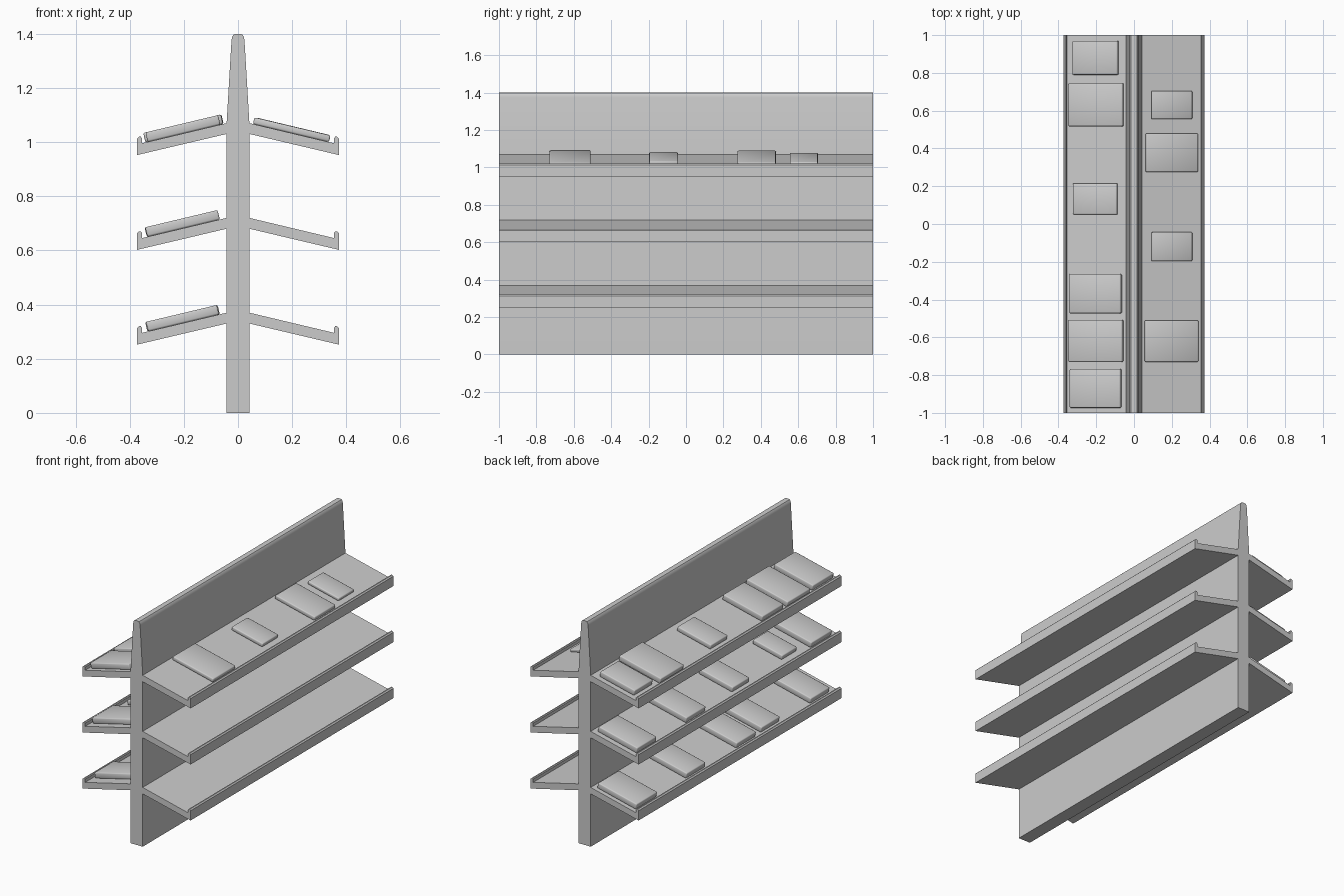
import bpy, bmesh, math
from mathutils import Matrix, Vector

if "Cube" in bpy.data.objects:
    bpy.data.objects.remove(bpy.data.objects["Cube"])

SLOPE = 0.238            # drop of each shelf per unit outward
TIERS = [0.37, 0.72, 1.07]
ROOT = 0.042             # half width of the spine


def add_object(name, bm, angle=30):
    bmesh.ops.recalc_face_normals(bm, faces=bm.faces)
    mesh = bpy.data.meshes.new(name)
    bm.to_mesh(mesh)
    bm.free()
    ob = bpy.data.objects.new(name, mesh)
    bpy.context.collection.objects.link(ob)
    bpy.ops.object.select_all(action='DESELECT')
    ob.select_set(True)
    bpy.context.view_layer.objects.active = ob
    bpy.ops.object.shade_smooth_by_angle(angle=math.radians(angle))
    return ob


def extrude_profile(name, pts):
    """Extrude an x-z profile along the full depth."""
    bm = bmesh.new()
    face = bm.faces.new([bm.verts.new((x, -1, z)) for x, z in pts])
    ret = bmesh.ops.extrude_face_region(bm, geom=[face])
    verts = [v for v in ret['geom'] if isinstance(v, bmesh.types.BMVert)]
    bmesh.ops.translate(bm, verts=verts, vec=(0, 2, 0))
    return add_object(name, bm)


# Spine: straight below, tapered above the top shelf, rounded crest
half = [(ROOT, 0), (ROOT, 1.07), (0.024, 1.375), (0.022, 1.388),
        (0.016, 1.397), (0.008, 1.4)]
extrude_profile("spine_panel", half + [(-x, z) for x, z in reversed(half)])

# Sloping shelves with an upturned lip
for i, z in enumerate(TIERS):
    end = z - SLOPE * (0.355 - ROOT)
    prof = [(ROOT, z), (0.355, end), (0.355, z - 0.055), (0.359, z - 0.05),
            (0.366, z - 0.05), (0.373, z - 0.057), (0.373, z - 0.118),
            (ROOT, z - 0.04)]
    for side, label in ((1, "right"), (-1, "left")):
        extrude_profile(f"shelf_{label}_{i + 1}", [(side * x, h) for x, h in prof])


def packet(name, side, tier, x0, x1, y0, y1, thick):
    """Flat bevelled packet lying on a shelf."""
    tilt = math.atan(SLOPE)
    xm = (x0 + x1) / 2
    bm = bmesh.new()
    bmesh.ops.create_cube(bm, size=1)
    length = (x1 - x0 - thick * math.sin(tilt)) / math.cos(tilt)
    bmesh.ops.scale(bm, verts=bm.verts, vec=(length, y1 - y0, thick))
    bmesh.ops.bevel(bm, geom=bm.edges[:], offset=0.006, segments=2,
                    profile=0.5, affect='EDGES')
    bmesh.ops.rotate(bm, verts=bm.verts, cent=(0, 0, 0),
                     matrix=Matrix.Rotation(side * tilt, 3, 'Y'))
    z = TIERS[tier] - SLOPE * (xm - ROOT) + thick / 2 / math.cos(tilt)
    bmesh.ops.translate(bm, verts=bm.verts, vec=Vector((side * xm, (y0 + y1) / 2, z)))
    add_object(name, bm, 50)


# Packets: (side, tier, inner x, outer x, y start, y end, thickness)
PACKETS = [
    (1, 2, 0.09, 0.31, 0.555, 0.705, 0.021),
    (1, 2, 0.06, 0.34, 0.275, 0.48, 0.026),
    (1, 2, 0.09, 0.31, -0.197, -0.043, 0.025),
    (1, 2, 0.055, 0.342, -0.73, -0.51, 0.025),
    (-1, 2, 0.08, 0.327, 0.79, 0.97, 0.036),
    (-1, 2, 0.053, 0.35, 0.517, 0.745, 0.036),
    (-1, 2, 0.085, 0.325, 0.05, 0.215, 0.03),
    (-1, 2, 0.063, 0.345, -0.473, -0.265, 0.036),
    (-1, 2, 0.055, 0.35, -0.73, -0.507, 0.036),
    (-1, 2, 0.065, 0.342, -0.973, -0.767, 0.036),
    (-1, 1, 0.067, 0.345, 0.78, 0.97, 0.036),
    (-1, 1, 0.07, 0.342, 0.29, 0.48, 0.036),
    (-1, 1, 0.085, 0.325, -0.165, 0.0, 0.034),
    (-1, 1, 0.1, 0.31, -0.655, -0.51, 0.03),
    (-1, 1, 0.067, 0.343, -0.955, -0.75, 0.036),
    (-1, 0, 0.067, 0.343, 0.77, 0.975, 0.036),
    (-1, 0, 0.07, 0.34, 0.29, 0.475, 0.036),
    (-1, 0, 0.07, 0.34, -0.21, -0.02, 0.036),
    (-1, 0, 0.075, 0.335, -0.45, -0.27, 0.036),
    (-1, 0, 0.07, 0.34, -0.935, -0.75, 0.036),
]
for n, p in enumerate(PACKETS):
    packet(f"packet_{n + 1}", *p)
